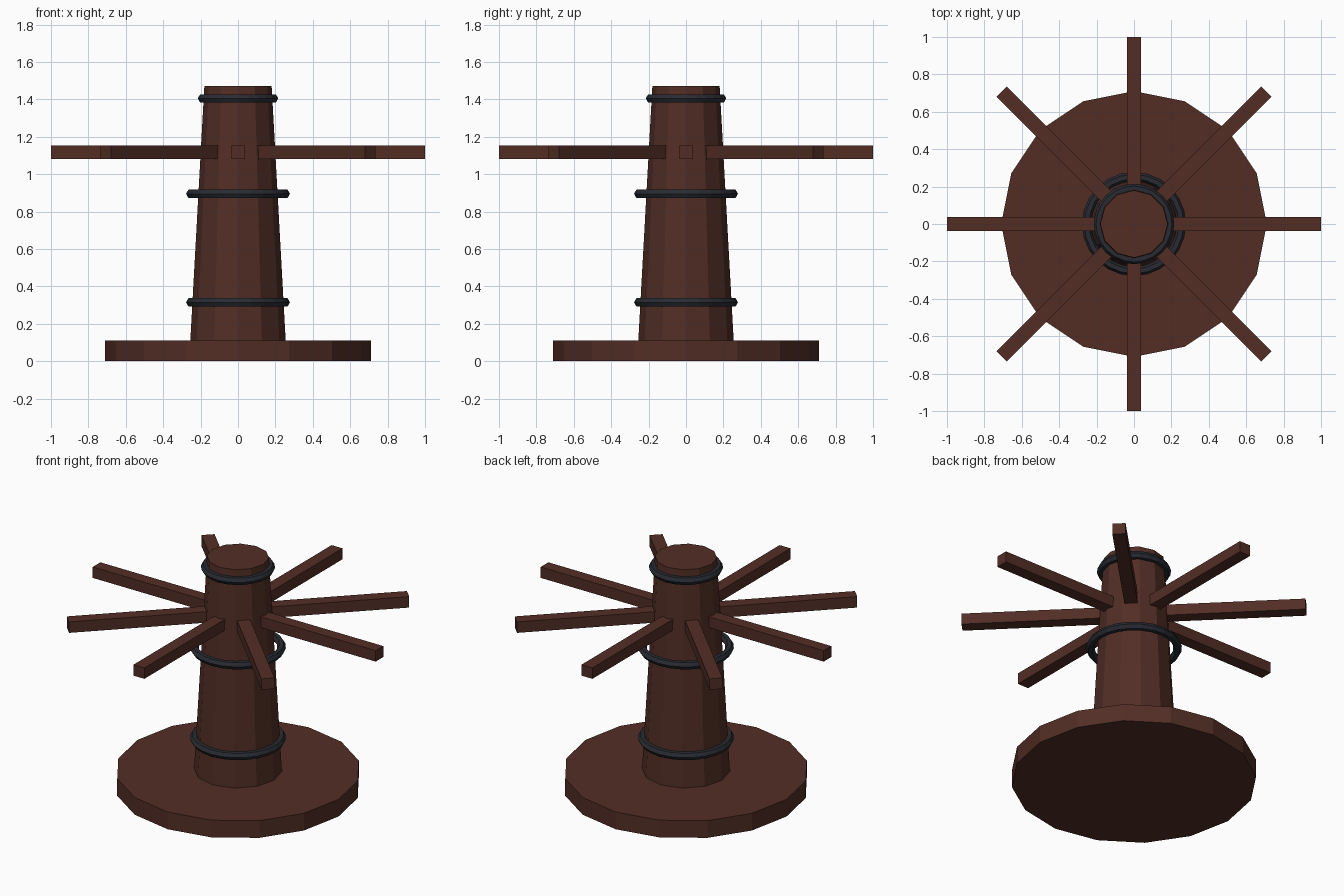
import bpy, math
from mathutils import Matrix

if "Cube" in bpy.data.objects:
    bpy.data.objects.remove(bpy.data.objects["Cube"])


def material(name, color):
    m = bpy.data.materials.new(name)
    m.diffuse_color = (*color, 1)
    m.use_nodes = True
    m.node_tree.nodes["Principled BSDF"].inputs["Base Color"].default_value = m.diffuse_color
    return m


wood = material("dark_wood", (0.084, 0.027, 0.0185))
iron = material("dark_iron", (0.021, 0.024, 0.032))


def finish(name, mat):
    ob = bpy.context.object
    ob.name = name
    ob.data.materials.append(mat)
    return ob


def tapered(name, sides, r1, r2, z0, z1):
    bpy.ops.mesh.primitive_cone_add(vertices=sides, radius1=r1, radius2=r2,
                                    depth=z1 - z0, location=(0, 0, (z0 + z1) / 2))
    return finish(name, wood)


# Round base plate and tapered drum
tapered("base_plate", 16, 0.71, 0.71, 0.0, 0.11)
tapered("drum", 12, 0.255, 0.18, 0.11, 1.47)

# Iron hoops around the drum
for name, z, radius in (("lower_hoop", 0.315, 0.253),
                        ("middle_hoop", 0.895, 0.253),
                        ("top_hoop", 1.405, 0.19)):
    bpy.ops.mesh.primitive_torus_add(major_segments=24, minor_segments=6,
                                     major_radius=radius, minor_radius=0.025,
                                     location=(0, 0, z))
    finish(name, iron)

# Eight push bars radiating from the drum
inner, outer = 0.12, 1.0
for i in range(8):
    bpy.ops.mesh.primitive_cube_add(size=1)
    bar = finish(f"push_bar_{i + 1}", wood)
    bar.data.transform(Matrix.Translation(((inner + outer) / 2, 0, 0))
                       @ Matrix.Diagonal((outer - inner, 0.077, 0.07, 1)))
    bar.location.z = 1.117
    bar.rotation_euler.z = i * math.pi / 4
